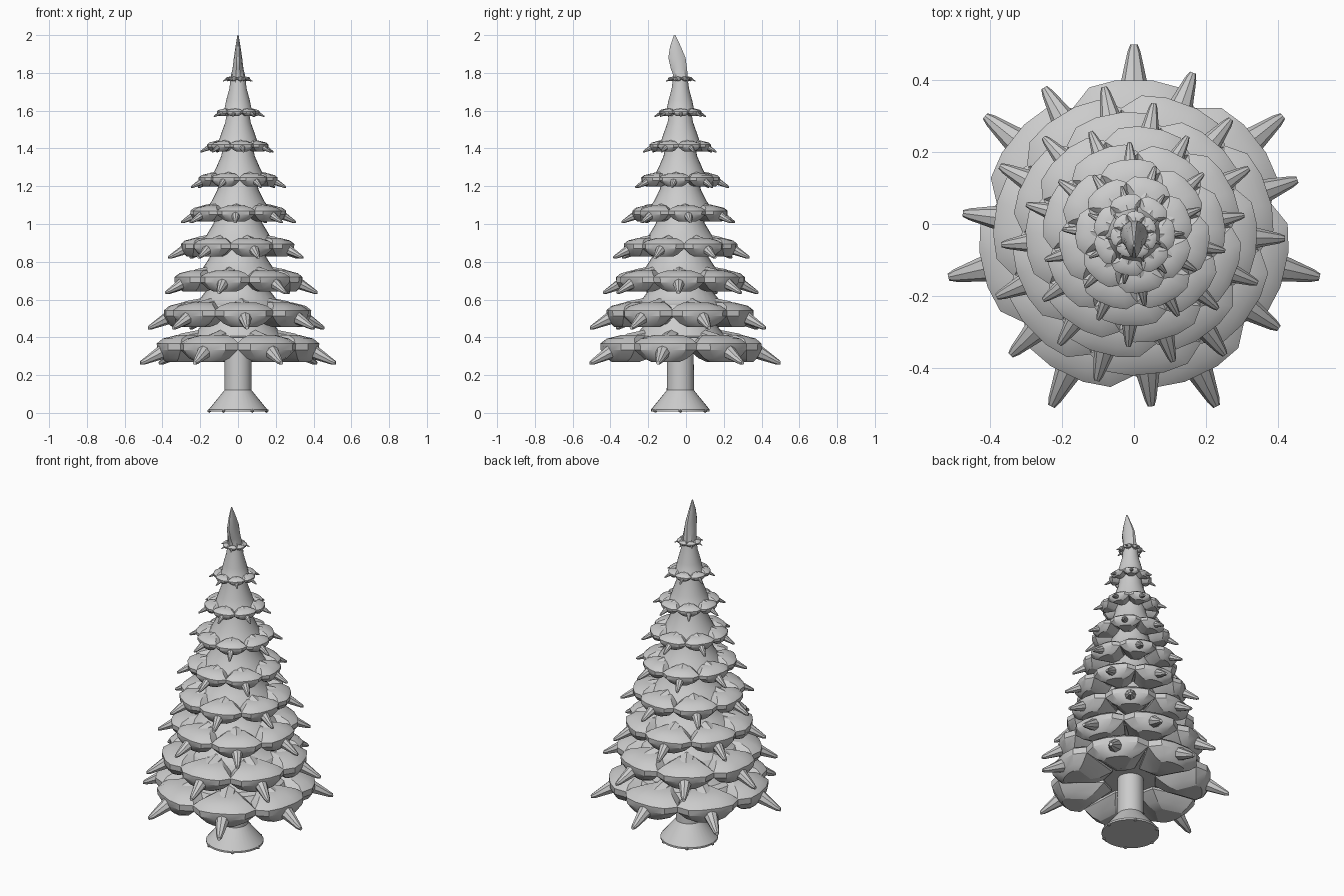
import bpy, bmesh, math
from mathutils import Matrix, Vector

cube = bpy.data.objects.get("Cube")
if cube:
    bpy.data.objects.remove(cube)

AXIS_Y = -0.03
grey = bpy.data.materials.new("plain grey")
grey.use_nodes = True
grey.diffuse_color = (0.6, 0.6, 0.6, 1)
grey.node_tree.nodes["Principled BSDF"].inputs["Base Color"].default_value = (0.6, 0.6, 0.6, 1)


def finish(bm, name, angle=30):
    bmesh.ops.recalc_face_normals(bm, faces=bm.faces)
    mesh = bpy.data.meshes.new(name)
    bm.to_mesh(mesh)
    bm.free()
    mesh.materials.append(grey)
    ob = bpy.data.objects.new(name, mesh)
    ob.location.y = AXIS_Y
    bpy.context.collection.objects.link(ob)
    bpy.ops.object.select_all(action='DESELECT')
    ob.select_set(True)
    bpy.context.view_layer.objects.active = ob
    bpy.ops.object.shade_smooth_by_angle(angle=math.radians(angle))
    return ob


def loft(bm, rings, matrix=Matrix()):
    """Skin a list of equal-length point rings and cap both ends."""
    loops = [[bm.verts.new(matrix @ Vector(p)) for p in ring] for ring in rings]
    n = len(loops[0])
    for a, b in zip(loops, loops[1:]):
        for i in range(n):
            j = (i + 1) % n
            bm.faces.new((a[i], a[j], b[j], b[i]))
    bm.faces.new(loops[0])
    bm.faces.new(loops[-1])


def lathe(bm, profile, sides=28):
    turn = [math.tau * i / sides for i in range(sides)]
    loft(bm, [[(r * math.cos(a), r * math.sin(a), z) for a in turn] for r, z in profile])


# Half outline of a needle pad: (distance from axis, sideways)
half = [(0.43, 0.05), (0.41, 0.125), (0.35, 0.172), (0.25, 0.115), (0.13, 0.05)]
outline = half + [(r, -t) for r, t in reversed(half)]
# Pad layers: (height, outline scale, centre distance)
pad_layers = [(-0.075, 0.45, 0.35), (-0.055, 0.7, 0.35), (-0.012, 0.98, 0.35),
              (0.022, 1.0, 0.35), (0.048, 0.8, 0.28), (0.068, 0.45, 0.24)]
# Drooping spike sections: (distance, height, half width, half thickness)
spike_sections = [(0.18, 0.05, 0.05, 0.05), (0.31, 0.03, 0.055, 0.045),
                  (0.41, -0.018, 0.04, 0.043), (0.51, -0.072, 0.018, 0.018),
                  (0.53, -0.08, 0.01, 0.01)]


def branch(bm, matrix):
    loft(bm, [[(c + (r - c) * s, t * s, z) for r, t in outline]
              for z, s, c in pad_layers], matrix)
    loft(bm, [[(r, w * math.cos(a), z + h * math.sin(a))
               for a in (math.tau * i / 8 for i in range(8))]
              for r, z, w, h in spike_sections], matrix)


# Tiers of seven branches, each turned a little further than the one below
reach = [0.53, 0.48, 0.42, 0.37, 0.312, 0.258, 0.2, 0.14, 0.08]
height = [0.345 + 0.178 * i for i in range(9)]
for i, (r, z) in enumerate(zip(reach, height)):
    bm = bmesh.new()
    size = r / reach[0]
    for k in range(7):
        a = math.pi / 2 - math.radians(20 * i) + math.tau * k / 7
        branch(bm, Matrix.Translation((0, 0, z)) @ Matrix.Rotation(a, 4, 'Z') @ Matrix.Scale(size, 4))
    finish(bm, f"branch_tier_{i + 1}", 25)

# Flared foliage cones between the tiers
for i, (r, z) in enumerate(zip(reach[:-1], height)):
    top = reach[i + 1] * 0.32 + 0.012
    gap = height[i + 1] - z
    bm = bmesh.new()
    lathe(bm, [(0.5 * r, z), (0.58 * r, z + 0.02 * size), (0.52 * r, z + 0.1 * r),
               (0.45 * r, z + 0.35 * gap), (0.4 * (0.42 * r) + 0.6 * top, z + 0.7 * gap),
               (top, z + gap + 0.01)])
    finish(bm, f"foliage_cone_{i + 1}")

# Leaning top shoot: (height, centre y, half width, half depth)
shoot = [(1.75, 0, 0.042, 0.042), (1.79, 0, 0.037, 0.04), (1.82, -0.007, 0.029, 0.045),
         (1.88, -0.018, 0.022, 0.048), (1.94, -0.026, 0.013, 0.03), (2.0, -0.03, 0.003, 0.004)]
bm = bmesh.new()
loft(bm, [[(w * math.cos(a), y + d * math.sin(a), z)
           for a in (math.tau * i / 10 for i in range(10))] for z, y, w, d in shoot])
finish(bm, "top_shoot")

# Trunk with flared foot
bm = bmesh.new()
lathe(bm, [(0.155, 0.008), (0.155, 0.018), (0.072, 0.12), (0.07, 0.4)], 32)
finish(bm, "trunk")

# Small studs round the foot
bm = bmesh.new()
for k in range(6):
    a = math.tau * k / 6
    bmesh.ops.create_icosphere(bm, subdivisions=1, radius=0.011, matrix=Matrix.Translation(
        (0.152 * math.cos(a), 0.152 * math.sin(a), 0.011)))
finish(bm, "foot_studs")
